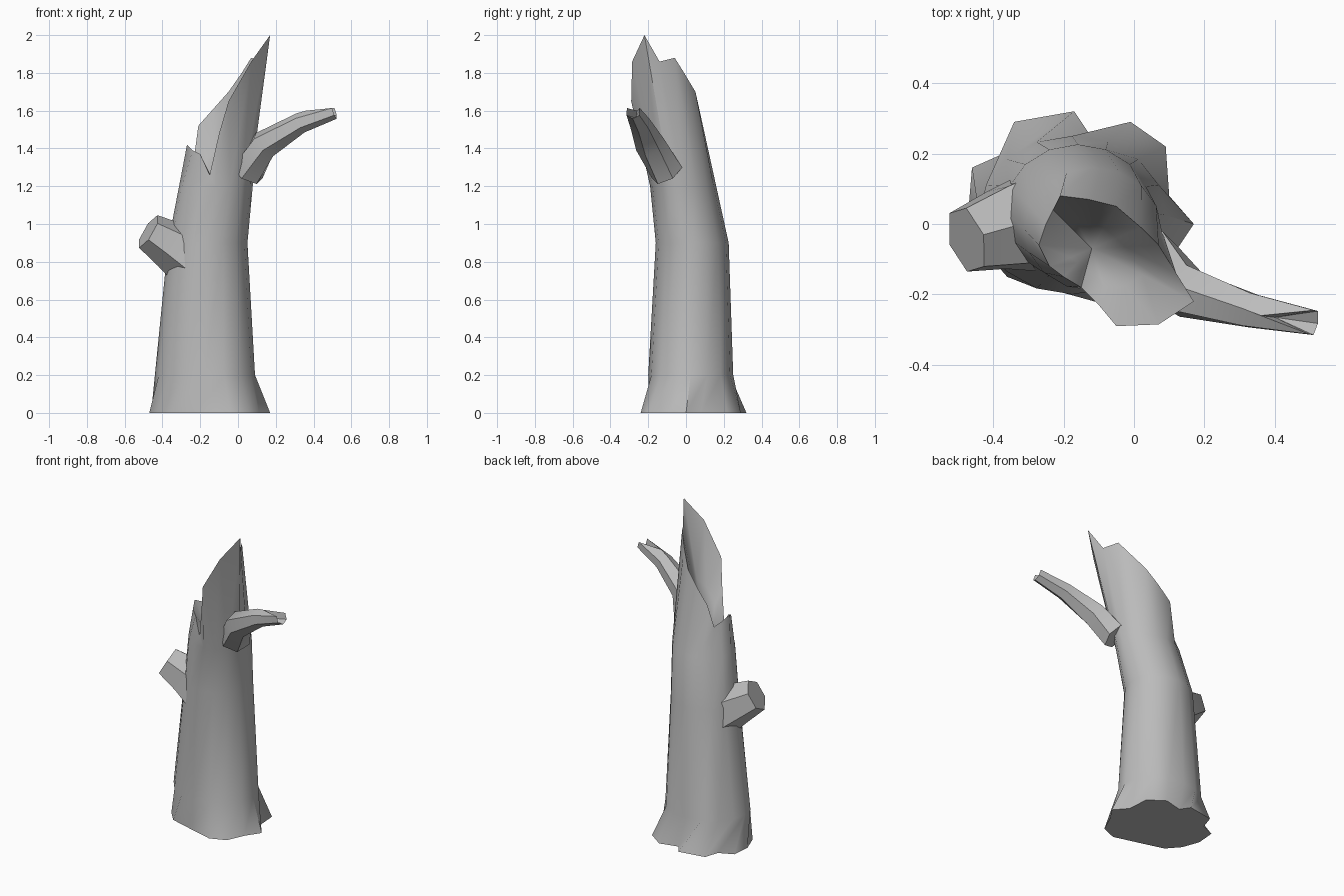
import bpy
import bmesh
from math import cos, sin, pi, radians
from mathutils import Vector

default_cube = bpy.data.objects.get("Cube")
if default_cube:
    bpy.data.objects.remove(default_cube, do_unlink=True)

wood = bpy.data.materials.new("weathered_grey")
wood.use_nodes = True
wood_colour = (0.5, 0.5, 0.5, 1)
wood.diffuse_color = wood_colour
wood.node_tree.nodes["Principled BSDF"].inputs["Base Color"].default_value = wood_colour


def bridge(bm, lower, upper):
    """Join two loops of equal length with quads."""
    count = len(lower)
    for i in range(count):
        j = (i + 1) % count
        bm.faces.new((lower[i], lower[j], upper[j], upper[i]))


def loft(name, rings, hollow_centre=None):
    """Skin a stack of rings; the far end closes flat or to a sunken point."""
    bm = bmesh.new()
    loops = [[bm.verts.new(p) for p in ring] for ring in rings]
    for lower, upper in zip(loops, loops[1:]):
        bridge(bm, lower, upper)
    bm.faces.new(loops[0][::-1])
    last = loops[-1]
    if hollow_centre is None:
        bm.faces.new(last)
    else:
        tip = bm.verts.new(hollow_centre)
        for i, vert in enumerate(last):
            bm.faces.new((vert, last[(i + 1) % len(last)], tip))
    bmesh.ops.recalc_face_normals(bm, faces=bm.faces)
    mesh = bpy.data.meshes.new(name)
    bm.to_mesh(mesh)
    bm.free()
    mesh.materials.append(wood)
    obj = bpy.data.objects.new(name, mesh)
    bpy.context.collection.objects.link(obj)
    bpy.ops.object.select_all(action="DESELECT")
    obj.select_set(True)
    bpy.context.view_layer.objects.active = obj
    bpy.ops.object.shade_smooth_by_angle(angle=radians(50))
    return obj


def oval(cx, cy, z, rx, ry, sides):
    """Level ring of points around the trunk."""
    angles = [2 * pi * i / sides for i in range(sides)]
    return [Vector((cx + rx * cos(a), cy + ry * sin(a), z)) for a in angles]


def limb_rings(path, radii, sides):
    """Rings square to a path, first point of each ring uppermost."""
    path = [Vector(p) for p in path]
    rings = []
    for i, (point, radius) in enumerate(zip(path, radii)):
        along = path[min(i + 1, len(path) - 1)] - path[max(i - 1, 0)]
        along.normalize()
        side = along.cross(Vector((0, 0, 1))).normalized()
        up = side.cross(along)
        angles = [2 * pi * k / sides for k in range(sides)]
        rings.append([point + radius * (up * cos(a) + side * sin(a)) for a in angles])
    return rings


# Trunk: lobed roots, oval body, splintered rim and a sunken hollow
roots = [(.17, 0), (.1, .08), (.09, .22), (-.01, .29),
         (-.13, .26), (-.17, .32), (-.34, .29), (-.37, .2),
         (-.46, .16), (-.47, .04), (-.43, -.07), (-.36, -.15),
         (-.22, -.19), (-.04, -.24), (.06, -.2), (.11, -.09)]
rim = [(.12, -.14, 1.86), (.07, -.06, 1.88), (.02, -.01, 1.8), (-.05, .05, 1.7),
       (-.13, .07, 1.61), (-.21, .08, 1.52), (-.23, .04, 1.37), (-.25, 0, 1.39),
       (-.27, -.06, 1.42), (-.24, -.12, 1.39), (-.2, -.15, 1.37), (-.15, -.18, 1.26),
       (-.1, -.23, 1.48), (-.05, -.29, 1.65), (.07, -.285, 1.86), (.17, -.22, 2)]
sides = len(rim)
rim = [Vector(p) for p in rim]
heart = Vector((-.12, -.07, 1.22))
hollow = [p.lerp(heart, .5) - Vector((0, 0, .08 * (p.z - heart.z))) for p in rim]
trunk_rings = [
    [Vector((x, y, 0)) for x, y in roots],
    oval(-.175, .025, .2, .265, .225, sides),
    oval(-.16, .033, .9, .21, .193, sides),
    oval(-.117, -.015, 1.2, .195, .175, sides),
    rim,
    hollow,
]
loft("trunk", trunk_rings, heart)

# Long branch with a split, hollow end
branch = limb_rings(
    [(.05, -.1, 1.27), (.14, -.19, 1.42), (.33, -.245, 1.535), (.51, -.28, 1.595)],
    [.09, .08, .055, .04], 6)
branch[-1][0] = Vector((.36, -.26, 1.6))
loft("long_branch", branch, Vector((.4, -.265, 1.56)))

# Short broken stub on the other side
stub = limb_rings(
    [(-.26, .01, .83), (-.36, -.01, .89), (-.475, -.045, .96)],
    [.16, .13, .1], 6)
loft("broken_stub", stub)
